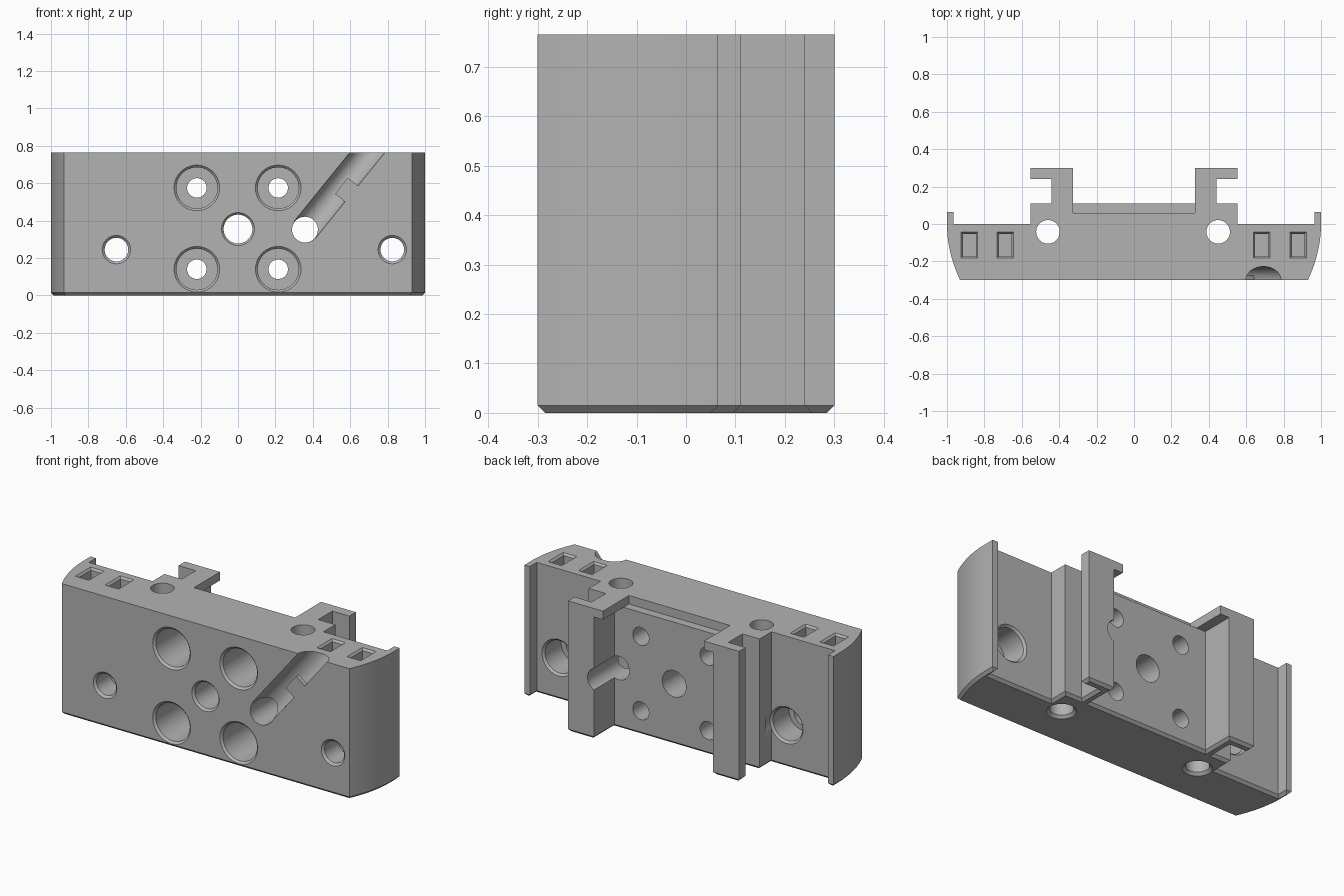
import bpy, bmesh
from math import sin, cos, pi, radians
from mathutils import Vector

old = bpy.data.objects.get("Cube")
if old:
    bpy.data.objects.remove(old)

grey = bpy.data.materials.new("machined_grey")
grey.use_nodes = True
grey.diffuse_color = (0.45, 0.45, 0.45, 1)
grey.node_tree.nodes["Principled BSDF"].inputs["Base Color"].default_value = grey.diffuse_color

H = 0.765            # block height
FRONT, BACK = -0.3, 0.3


def loft(name, rings, chamfer=0):
    """Closed solid through rings of equal length, optionally chamfering the first ring."""
    bm = bmesh.new()
    loops = [[bm.verts.new(p) for p in ring] for ring in rings]
    n = len(loops[0])
    first = bm.faces.new(loops[0])
    bm.faces.new(loops[-1])
    for a, b in zip(loops, loops[1:]):
        for i in range(n):
            j = (i + 1) % n
            bm.faces.new((a[i], a[j], b[j], b[i]))
    bmesh.ops.recalc_face_normals(bm, faces=bm.faces)
    if chamfer:
        bmesh.ops.bevel(bm, geom=list(first.edges), offset=chamfer, segments=1,
                        affect='EDGES', clamp_overlap=True)
        bmesh.ops.recalc_face_normals(bm, faces=bm.faces)
    mesh = bpy.data.meshes.new(name)
    bm.to_mesh(mesh)
    bm.free()
    mesh.materials.append(grey)
    obj = bpy.data.objects.new(name, mesh)
    bpy.context.collection.objects.link(obj)
    return obj


def rect(cx, cy, w, d, z):
    return [(cx + sx * w / 2, cy + sy * d / 2, z)
            for sx, sy in ((-1, -1), (1, -1), (1, 1), (-1, 1))]


def box(name, x0, x1, y0, y1, z0, z1):
    args = ((x0 + x1) / 2, (y0 + y1) / 2, x1 - x0, y1 - y0)
    return loft(name, [rect(*args, z0), rect(*args, z1)])


def lathe(name, centre, axis, steps, sides=40):
    """Round solid along an axis; steps are (radius, distance along axis)."""
    axis = Vector(axis).normalized()
    u = axis.orthogonal().normalized()
    v = axis.cross(u)
    rings = []
    for r, t in steps:
        rings.append([Vector(centre) + axis * t +
                      (u * cos(2 * pi * i / sides) + v * sin(2 * pi * i / sides)) * r
                      for i in range(sides)])
    return loft(name, rings)


def combine(target, tool, operation='DIFFERENCE'):
    mod = target.modifiers.new("combine", 'BOOLEAN')
    mod.operation, mod.solver, mod.object = operation, 'EXACT', tool
    deps = bpy.context.evaluated_depsgraph_get()
    mesh = bpy.data.meshes.new_from_object(target.evaluated_get(deps))
    target.modifiers.clear()
    target.data = mesh
    bpy.data.objects.remove(tool)


# Main block: plan outline of one half, mirrored
arc = [(1 - 0.07 * (1 - i / 10) ** 2, FRONT * (1 - i / 10)) for i in range(11)]
half = arc + [(1, 0.065), (0.965, 0.065), (0.965, 0), (0.553, 0), (0.553, 0.11),
              (0.442, 0.11), (0.442, 0.24), (0.553, 0.24), (0.553, BACK),
              (0.385, BACK), (0.385, 0.11)]
outline = half + [(-x, y) for x, y in reversed(half)]
block = loft("mounting_block", [[(x, y, z) for x, y in outline] for z in (0, H)], 0.015)

# Rail stops at the top, and the notch between them
CAP = H - 0.05
for s in (-1, 1):
    a, b = sorted((s * 0.327, s * 0.41))
    combine(block, box("rail_stop", a, b, 0.09, BACK, CAP, H), 'UNION')
combine(block, box("notch", -0.327, 0.327, 0.06, 0.4, CAP, H + 0.1))

# Four counterbored screw holes
for x in (-0.22, 0.215):
    for z in (0.14, 0.575):
        combine(block, lathe("screw_hole", (x, FRONT, z), (0, 1, 0),
                [(0.122, -0.05), (0.122, 0), (0.11, 0.012), (0.11, 0.28),
                 (0.052, 0.28), (0.052, 0.7)]))

# Centre hole
combine(block, lathe("centre_hole", (0, FRONT, 0.355), (0, 1, 0),
        [(0.088, -0.05), (0.088, 0), (0.077, 0.012), (0.077, 0.7)]))

# Side holes, wider at the back
for x in (-0.65, 0.825):
    combine(block, lathe("side_hole", (x, FRONT, 0.245), (0, 1, 0),
            [(0.076, -0.05), (0.076, 0), (0.063, 0.012), (0.063, 0.14),
             (0.095, 0.14), (0.095, 0.288), (0.107, 0.3), (0.107, 0.35)]))

# Upright holes through the rail roots
for x in (-0.46, 0.45):
    combine(block, lathe("upright_hole", (x, -0.042, 0), (0, 0, 1),
            [(0.078, -0.05), (0.078, 0), (0.063, 0.015), (0.063, H + 0.1)]))

# Rectangular pockets in the top
for x in (-0.88, -0.688, 0.682, 0.878):
    combine(block, loft("top_pocket", [
        rect(x, -0.113, w, d, z) for w, d, z in
        ((0.088, 0.14, H + 0.05), (0.088, 0.14, H), (0.068, 0.12, H - 0.012),
         (0.068, 0.12, H - 0.2))]))

# Cable hole and its diagonal groove
start = Vector((0.358, FRONT, 0.352))
along = Vector((cos(radians(51)), 0, sin(radians(51))))
across = Vector((along.z, 0, -along.x))
combine(block, lathe("cable_hole", start, (0, 1, 0), [(0.069, -0.05), (0.069, 0.7)]))
combine(block, lathe("cable_groove", start, along, [(0.073, 0), (0.073, 0.75)]))

# Tab that holds the cable in the groove
tab = [[start + along * t + across * a + Vector((0, d, 0))
        for t, a in ((0.25, 0.004), (0.36, 0.004), (0.36, 0.074), (0.25, 0.074))]
       for d in (0, 0.025)]
cable_tab = loft("cable_tab", tab)

# Smooth round walls, sharp edges elsewhere
bpy.ops.object.select_all(action='DESELECT')
for obj in (block, cable_tab):
    obj.select_set(True)
bpy.context.view_layer.objects.active = block
bpy.ops.object.shade_smooth_by_angle(angle=radians(25))
